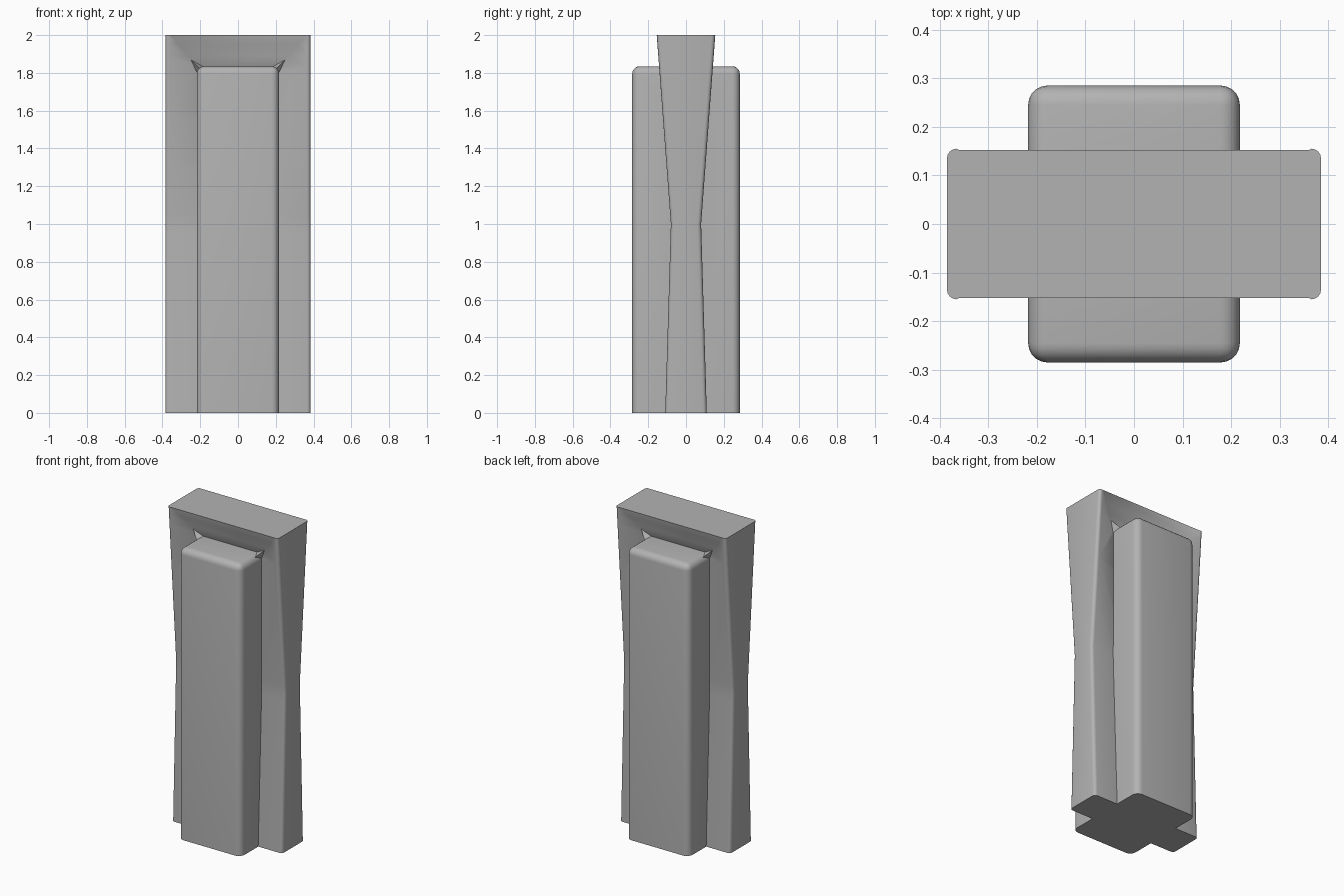
import bpy, bmesh
from math import sin, cos, pi

if "Cube" in bpy.data.objects:
    bpy.data.objects.remove(bpy.data.objects["Cube"])

grey = bpy.data.materials.new("dark_grey")
grey.diffuse_color = (0.45, 0.45, 0.45, 1)
grey.use_nodes = True
grey.node_tree.nodes["Principled BSDF"].inputs["Base Color"].default_value = grey.diffuse_color


def finish(name, bm):
    bmesh.ops.recalc_face_normals(bm, faces=bm.faces)
    mesh = bpy.data.meshes.new(name)
    bm.to_mesh(mesh)
    bm.free()
    mesh.materials.append(grey)
    ob = bpy.data.objects.new(name, mesh)
    bpy.context.collection.objects.link(ob)
    return ob


def lerp(a, b, t):
    return a + (b - a) * t


# Waisted slab: rounded corners, flared rim, front and back dished to the block
W, R = 0.385, 0.02


def ring(z):
    rim = lerp(0.11, 0.08, z) if z < 1 else lerp(0.08, 0.155, z - 1)
    ix = 0.215
    iy = lerp(0.11, 0.074, z) if z < 1 else 0.075
    if z > 1.83:                      # inner corner runs out along the mitre
        t = (z - 1.83) / 0.17 * 0.97
        ix, iy = lerp(ix, W - R, t), lerp(iy, rim, t)
    quarter = [(ix, iy)]
    for n in range(5):
        a = pi / 2 * (1 - n / 4)
        quarter.append((W - R + R * cos(a), rim - R + R * sin(a)))
    pts = quarter + [(x, -y) for x, y in reversed(quarter)]
    pts += [(-x, -y) for x, y in quarter]
    pts += [(-x, y) for x, y in reversed(quarter)]
    return [(x, y, z) for x, y in pts]


bm = bmesh.new()
rings = [[bm.verts.new(p) for p in ring(z)]
         for z in (0, 0.5, 0.95, 1, 1.05, 1.3, 1.57, 1.83, 1.89, 1.95, 2)]
for lo, hi in zip(rings, rings[1:]):
    for n in range(len(lo)):
        m = (n + 1) % len(lo)
        bm.faces.new((lo[n], lo[m], hi[m], hi[n]))
bm.faces.new(rings[0])
bm.faces.new(rings[-1])
slab = finish("waisted_slab", bm)

# Central block with rounded upright and top edges
bm = bmesh.new()
bmesh.ops.create_cube(bm, size=1)
for v in bm.verts:
    v.co = (v.co.x * 0.436, v.co.y * 0.57, (v.co.z + 0.5) * 1.835)
edges = [e for e in bm.edges if max(v.co.z for v in e.verts) > 1]
bmesh.ops.bevel(bm, geom=edges, offset=0.04, segments=5, profile=0.5, affect='EDGES')
block = finish("central_block", bm)

# Merge the block into the slab
mod = slab.modifiers.new("merge", 'BOOLEAN')
mod.operation = 'UNION'
mod.object = block
mod.solver = 'EXACT'
bpy.ops.object.select_all(action='DESELECT')
slab.select_set(True)
bpy.context.view_layer.objects.active = slab
bpy.ops.object.modifier_apply(modifier=mod.name)
bpy.data.objects.remove(block)
slab.name = "pillar"
bpy.ops.object.shade_smooth_by_angle(angle=0.7)

# Small pinched creases at the block's upper corners
for sx in (-1, 1):
    for sy in (-1, 1):
        bm = bmesh.new()
        pts = [(0.25, 0.09, 1.87), (0.214, 0.07, 1.79),
               (0.175, 0.07, 1.83), (0.2, 0.125, 1.82)]
        v = [bm.verts.new((sx * x, sy * y, z)) for x, y, z in pts]
        for tri in ((0, 1, 2), (0, 1, 3), (0, 2, 3), (1, 2, 3)):
            bm.faces.new([v[n] for n in tri])
        finish("corner_crease", bm)
